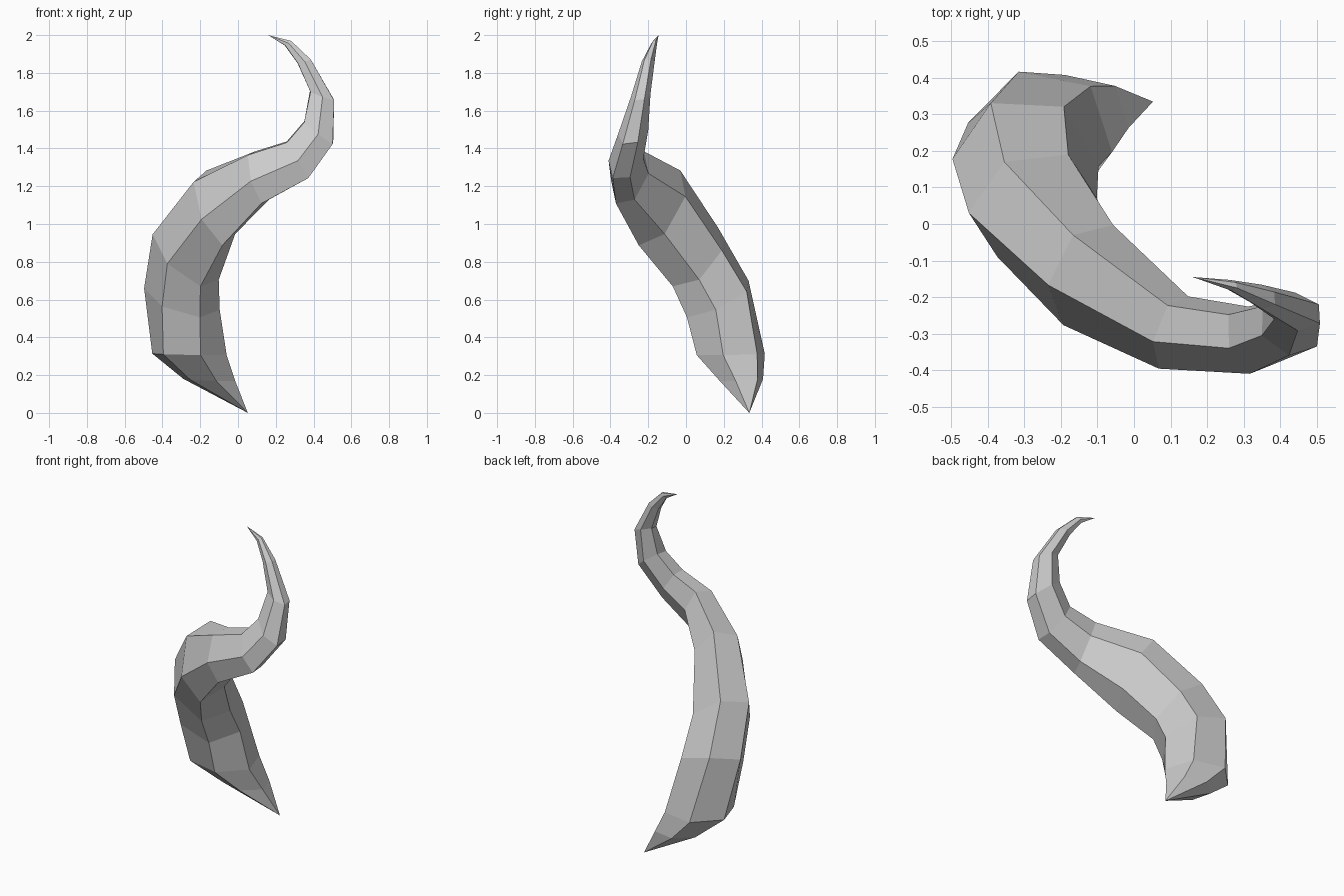
import bpy, bmesh
from mathutils import Vector

# Six-sided rings from base to tip: centre, first corner offset, next corner offset.
# The remaining corners follow from hexagon symmetry.
RINGS = [
    ((-.152, .293, .175), (-.137, .030, .005), (-.100, -.085, .000)),
    ((-.257, .237, .310), (-.197, .040, .004), (-.138, -.140, .000)),
    ((-.297, .168, .603), (-.200, .010, .057), (-.105, -.153, -.040)),
    ((-.277, .050, .825), (-.175, -.020, .120), (-.097, -.140, -.035)),
    ((-.125, -.140, 1.085), (-.110, -.027, .138), (-.068, -.137, -.060)),
    ((.108, -.297, 1.247), (-.056, -.025, .118), (-.040, -.099, -.020)),
    ((.315, -.318, 1.340), (-.055, -.022, .092), (.002, -.092, -.005)),
    ((.427, -.280, 1.485), (-.077, -.025, .052), (-.003, -.080, -.010)),
    ((.445, -.240, 1.680), (-.061, -.020, .018), (.003, -.052, -.008)),
    ((.351, -.200, 1.860), (-.033, -.014, -.010), (.002, -.034, .000)),
    ((.265, -.168, 1.957), (-.014, -.008, -.012), (.003, -.015, .000)),
]
BASE_POINT, TIP_POINT = (.052, .335, 0), (.16, -.145, 2)


def add_ring(bm, centre, a, c):
    centre, a, c = Vector(centre), Vector(a), Vector(c)
    b = a - c
    return [bm.verts.new(centre + o) for o in (a, b, -c, -a, -b, c)]


# Horn: skin the rings and close both ends to a point
bm = bmesh.new()
rings = [add_ring(bm, *r) for r in RINGS]
base, tip = bm.verts.new(BASE_POINT), bm.verts.new(TIP_POINT)
for i in range(6):
    j = (i + 1) % 6
    for lo, hi in zip(rings, rings[1:]):
        bm.faces.new((lo[i], lo[j], hi[j], hi[i]))
    bm.faces.new((base, rings[0][j], rings[0][i]))
    bm.faces.new((tip, rings[-1][i], rings[-1][j]))
bmesh.ops.recalc_face_normals(bm, faces=bm.faces)

mesh = bpy.data.meshes.new("curved_horn")
bm.to_mesh(mesh)
bm.free()
bpy.context.collection.objects.link(bpy.data.objects.new("curved_horn", mesh))
